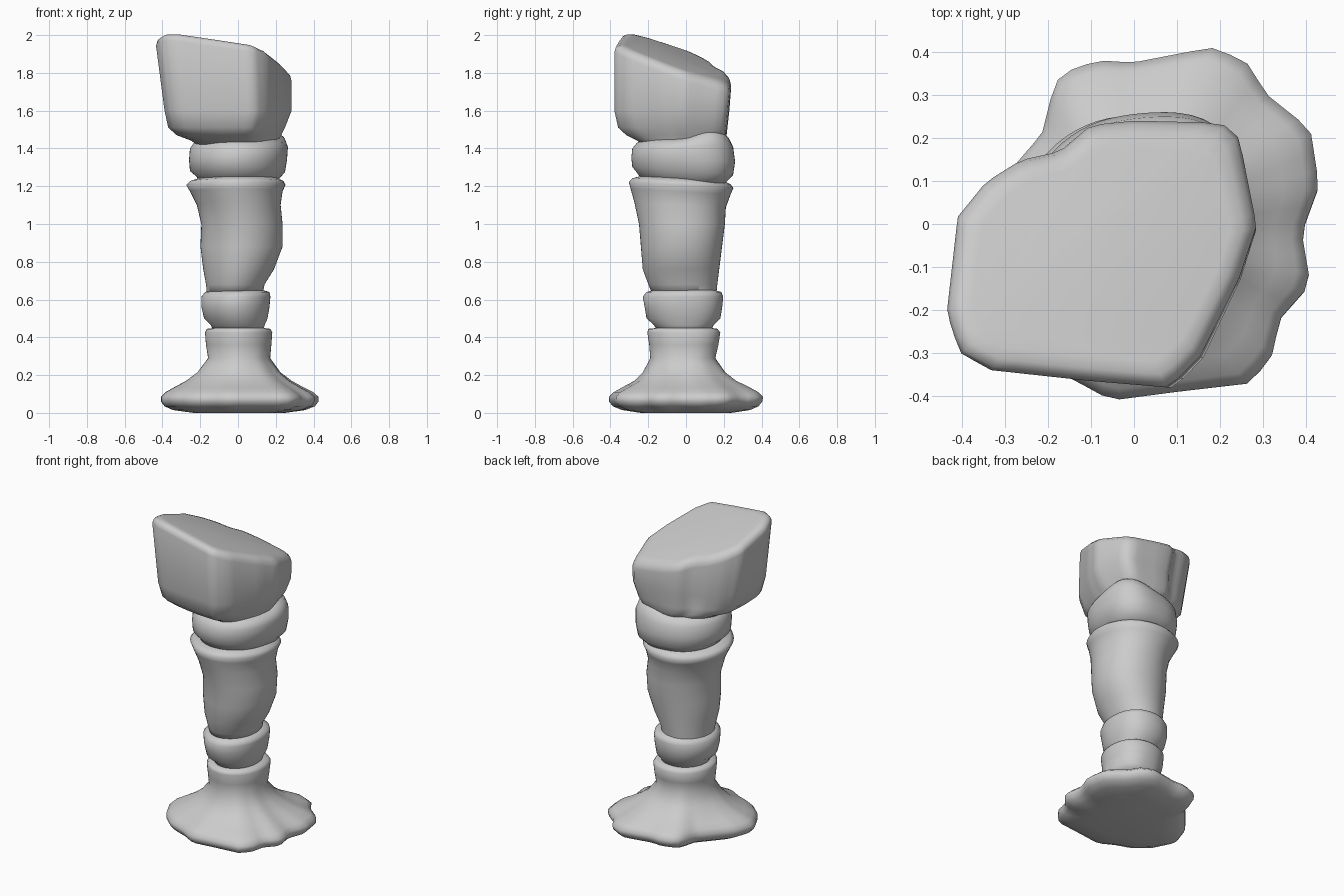
import bpy, bmesh
from math import sin, cos, pi, atan2, hypot
from mathutils import Vector

SIDES = 64
ANGLES = [-pi + 2 * pi * i / SIDES for i in range(SIDES)]
cube = bpy.data.objects.get("Cube")
if cube:
    bpy.data.objects.remove(cube)

grey = bpy.data.materials.new("plain grey")
grey.use_nodes = True
COLOUR = (0.6, 0.6, 0.6, 1)
grey.diffuse_color = COLOUR
grey.node_tree.nodes["Principled BSDF"].inputs["Base Color"].default_value = COLOUR


def resample(points):
    """Turn an outline into SIDES points at even angles, scaled to a -1..1 box."""
    xs, ys = zip(*points)
    cx, cy = (max(xs) + min(xs)) / 2, (max(ys) + min(ys)) / 2
    hx, hy = (max(xs) - min(xs)) / 2, (max(ys) - min(ys)) / 2
    polar = sorted((atan2((y - cy) / hy, (x - cx) / hx),
                    hypot((x - cx) / hx, (y - cy) / hy)) for x, y in points)
    polar = [(polar[-1][0] - 2 * pi, polar[-1][1])] + polar + [(polar[0][0] + 2 * pi, polar[0][1])]
    result = []
    for a in ANGLES:
        for (a0, r0), (a1, r1) in zip(polar, polar[1:]):
            if a0 <= a <= a1:
                # Straight edge between the two neighbours
                r = r0 * r1 * sin(a1 - a0) / (r0 * sin(a - a0) + r1 * sin(a1 - a))
                result.append((r * cos(a), r * sin(a)))
                break
    return result


def corner(a, centre):
    """Weight that peaks at one diagonal and fades before the axes."""
    return max(0, cos(a - centre)) ** 7


def lumpy(back_corner, front_corner):
    """Round outline pushed out or in at the back-left and front-right diagonals."""
    result = []
    for a in ANGLES:
        r = 1 + back_corner * corner(a, pi / 4) + front_corner * corner(a, -3 * pi / 4)
        result.append((r * cos(a), r * sin(a)))
    return result


# Outlines: a lumpy round for the shaft, a wavy foot and an angular cap
round_shape = lumpy(.08, -.03)

foot_shape = resample([
    (.18, .41), (.26, .38), (.31, .30), (.41, .22), (.43, .09), (.39, -.02),
    (.41, -.14), (.34, -.22), (.32, -.31), (.27, -.37), (.1, -.39), (-.05, -.41),
    (-.14, -.36), (-.25, -.32), (-.34, -.24), (-.41, -.1), (-.37, .02), (-.27, .14),
    (-.21, .21), (-.18, .33), (-.14, .36), (-.08, .38), (0, .375)])

cap_shape = resample([
    (-.40, -.29), (-.43, -.2), (-.405, .02), (-.34, .10), (-.26, .15), (-.17, .17),
    (-.1, .23), (0, .24), (.2, .235), (.24, .2), (.28, 0), (.24, -.12), (.15, -.3),
    (.08, -.37), (-.1, -.355), (-.33, -.33)])


def ring(shape, blend, z, x0, x1, y0, y1, tilt=0.0, lift=0.0):
    """One cross-section fitted to its bounds; blend 0 is round, 1 is the shape."""
    pts = []
    for a, (rx, ry), (sx, sy) in zip(ANGLES, round_shape, shape):
        px, py = rx + (sx - rx) * blend, ry + (sy - ry) * blend
        x = (x0 + x1) / 2 + px * (x1 - x0) / 2
        y = (y0 + y1) / 2 + py * (y1 - y0) / 2
        pts.append(Vector((x, y, z + tilt * y + lift * corner(a, pi / 4))))
    return pts


def loft(name, rings):
    """Skin a stack of cross-sections and close both ends."""
    bm = bmesh.new()
    loops = [[bm.verts.new(p) for p in r] for r in rings]
    for low, high in zip(loops, loops[1:]):
        for i in range(SIDES):
            j = (i + 1) % SIDES
            bm.faces.new((low[i], low[j], high[j], high[i]))
    bm.faces.new(loops[0][::-1])
    bm.faces.new(loops[-1])
    mesh = bpy.data.meshes.new(name)
    bm.to_mesh(mesh)
    bm.free()
    mesh.materials.append(grey)
    obj = bpy.data.objects.new(name, mesh)
    bpy.context.collection.objects.link(obj)
    bpy.ops.object.select_all(action='DESELECT')
    obj.select_set(True)
    bpy.context.view_layer.objects.active = obj
    bpy.ops.object.shade_smooth_by_angle(angle=1.4)


def shaft(name, shape, rows):
    loft(name, [ring(shape, 1, *row) for row in rows])


# Flared foot with a wavy rim
loft("foot", [ring(foot_shape, *row) for row in (
    (1, 0.0, -.24, .25, -.24, .24),
    (1, .015, -.35, .36, -.34, .34),
    (1, .035, -.395, .41, -.39, .385),
    (1, .06, -.415, .43, -.41, .405),
    (1, .085, -.415, .43, -.41, .41),
    (.95, .11, -.39, .40, -.385, .385),
    (.85, .135, -.345, .35, -.34, .34),
    (.6, .17, -.28, .285, -.275, .27),
    (.3, .215, -.22, .225, -.23, .21),
    (.1, .29, -.16, .17, -.19, .155),
    (0, .36, -.17, .175, -.195, .17),
    (0, .425, -.175, .18, -.205, .18),
    (0, .445, -.165, .17, -.20, .165),
    (0, .45, -.12, .13, -.15, .13))])

# Narrow band above the foot
shaft("lower_band", lumpy(.08, -.06), (
    (.43, -.13, .13, -.15, .13),
    (.465, -.145, .14, -.17, .145),
    (.50, -.18, .155, -.21, .18),
    (.56, -.195, .165, -.22, .19),
    (.615, -.195, .17, -.23, .195),
    (.64, -.175, .165, -.21, .185),
    (.65, -.14, .13, -.17, .15)))

# Swelling calf with a lipped top
shaft("calf", lumpy(.04, -.06), (
    (.63, -.165, .13, -.18, .16),
    (.68, -.17, .14, -.20, .165),
    (.76, -.185, .19, -.23, .175),
    (.88, -.20, .235, -.24, .19),
    (1.0, -.195, .235, -.25, .205),
    (1.10, -.22, .225, -.275, .21, -.06),
    (1.17, -.255, .235, -.295, .235, -.06),
    (1.205, -.275, .25, -.305, .25, -.06),
    (1.225, -.255, .24, -.285, .235, -.06),
    (1.24, -.21, .21, -.24, .20, -.06)))

# Wide band below the cap, bulging at its back corner
shaft("upper_band", lumpy(.2, -.03), (
    (1.21, -.20, .19, -.23, .18, -.08),
    (1.25, -.22, .215, -.26, .215, -.08),
    (1.28, -.255, .24, -.285, .24, -.08),
    (1.34, -.26, .25, -.29, .25, -.04),
    (1.40, -.255, .255, -.285, .24, 0, .02),
    (1.43, -.235, .24, -.26, .22, 0, .04),
    (1.45, -.20, .20, -.22, .18, 0, .06)))

# Overhanging cap, cut by a slanted top plane with a softened rim
cap_rings = [ring(cap_shape, *row) for row in (
    (.2, 1.40, -.20, .19, -.22, .17),
    (.5, 1.44, -.25, .21, -.26, .20),
    (.8, 1.47, -.33, .23, -.32, .215),
    (1, 1.51, -.37, .25, -.36, .22),
    (1, 1.60, -.39, .285, -.38, .23))]


def slanted(inset, drop):
    """Cap outline laid on the slanted top plane."""
    pts = ring(cap_shape, 1, 0, -.435 + inset, .285 - inset, -.38 + inset, .24 - inset)
    for p in pts:
        p.z = 1.855 - .18 * p.x - .31 * p.y - drop
    return pts


cap_rings += [slanted(0, .05), slanted(.008, .022), slanted(.03, .005), slanted(.06, 0)]
loft("cap", cap_rings)
